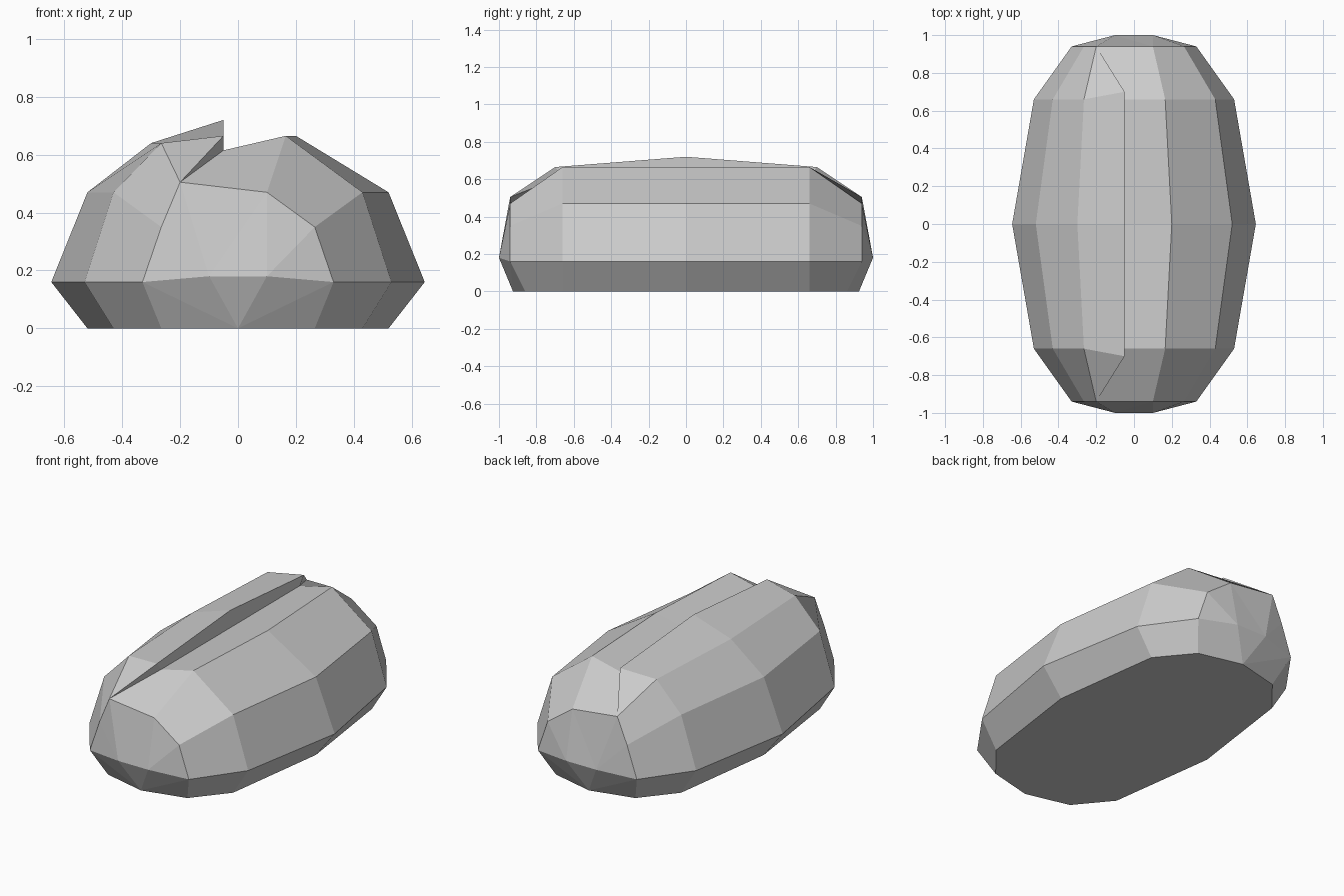
import bpy, bmesh

cube = bpy.data.objects.get("Cube")
if cube:
    bpy.data.objects.remove(cube)

# Single flat colour
grey = bpy.data.materials.new("light_grey")
grey.use_nodes = True
colour = (0.6, 0.6, 0.6, 1)
grey.diffuse_color = colour
grey.node_tree.nodes["Principled BSDF"].inputs["Base Color"].default_value = colour


def section(y, foot, belly, shoulder, right, groove, flap, left):
    """Cross-section from the +x foot over the top to the -x foot.
    foot and flap are (x, y, z) with y already chosen; others are (x, z)."""
    fx, fy = foot
    sx, sz = shoulder
    return [(fx, fy, 0), (belly, y, 0.16), (sx, y, sz), (right[0], y, right[1]),
            (groove[0], y, groove[1]), flap, (left[0], y, left[1]),
            (-sx, y, sz), (-belly, y, 0.16), (-fx, fy, 0)]


def end_section(s):
    # The slit closes to one point at each end
    tip = (-0.2, 0.505)
    return section(0.94 * s, (0.265, 0.86 * s), 0.33, (0.265, 0.35),
                   (0.1, 0.47), tip, (tip[0], 0.94 * s, tip[1]), tip)


def quarter_section(s):
    return section(0.66 * s, (0.43, 0.66 * s), 0.53, (0.43, 0.47),
                   (0.165, 0.665), (-0.05, 0.615), (-0.05, 0.7 * s, 0.665),
                   (-0.265, 0.64))


middle = section(0, (0.52, 0), 0.645, (0.52, 0.47), (0.2, 0.665),
                 (-0.05, 0.615), (-0.05, 0, 0.72), (-0.3, 0.64))

bm = bmesh.new()
rings = [[bm.verts.new(p) for p in ring] for ring in
         (end_section(-1), quarter_section(-1), middle,
          quarter_section(1), end_section(1))]

# Crust: loft between neighbouring sections
for a, b in zip(rings, rings[1:]):
    for i in range(len(a) - 1):
        bm.faces.new((a[i], a[i + 1], b[i + 1], b[i]))

# Rounded ends: small nose edge with faces fanned around it
keels = []
for ring, s in ((rings[0], -1), (rings[-1], 1)):
    nose_r = bm.verts.new((0.1, s, 0.18))
    nose_l = bm.verts.new((-0.1, s, 0.18))
    keel = bm.verts.new((0, 0.925 * s, 0))
    keels.append(keel)
    foot_r, belly_r, shoulder_r, ridge_r = ring[:4]
    tip, shoulder_l, belly_l, foot_l = ring[6:]
    # The slit points coincide with the tip here
    for tri in ((foot_r, belly_r, keel), (keel, belly_r, nose_r),
                (belly_r, shoulder_r, nose_r), (shoulder_r, ridge_r, nose_r),
                (nose_r, ridge_r, nose_l), (ridge_r, tip, nose_l),
                (tip, shoulder_l, nose_l), (shoulder_l, belly_l, nose_l),
                (belly_l, keel, nose_l), (belly_l, foot_l, keel),
                (keel, nose_r, nose_l)):
        bm.faces.new(tri)

# Flat underside
bm.faces.new([keels[0]] + [r[0] for r in rings] + [keels[1]]
             + [r[-1] for r in reversed(rings)])

bmesh.ops.remove_doubles(bm, verts=bm.verts, dist=0.001)
bmesh.ops.recalc_face_normals(bm, faces=bm.faces)

mesh = bpy.data.meshes.new("loaf")
bm.to_mesh(mesh)
bm.free()
mesh.materials.append(grey)
loaf = bpy.data.objects.new("loaf", mesh)
bpy.context.collection.objects.link(loaf)
